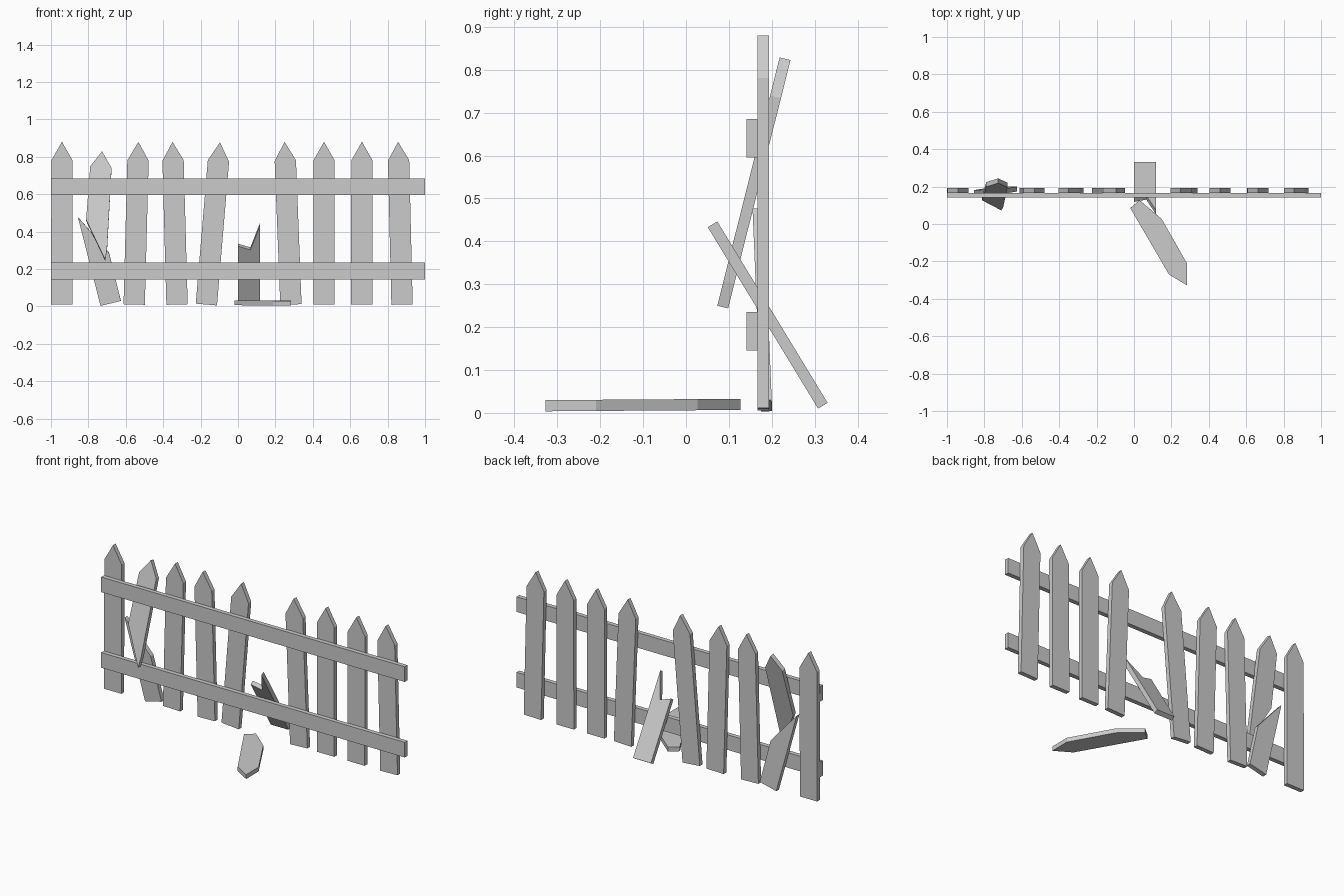
import bpy, bmesh
from math import atan2, radians
from mathutils import Matrix, Vector

cube = bpy.data.objects.get("Cube")
if cube:
    bpy.data.objects.remove(cube, do_unlink=True)

GREY = (0.6, 0.6, 0.6, 1.0)
mat = bpy.data.materials.new("plain grey")
mat.use_nodes = True
mat.diffuse_color = GREY
mat.node_tree.nodes["Principled BSDF"].inputs["Base Color"].default_value = GREY

THICK = 0.026    # board thickness
HALF = 0.057     # half width of a picket
LENGTH = 0.87    # full picket length


def board(name, outline, origin, pitch=0.0, roll=0.0):
    """Extrude an (x, z) outline backwards, then tilt and place it (degrees)."""
    bm = bmesh.new()
    face = bm.faces.new([bm.verts.new((x, 0, z)) for x, z in outline])
    side = bmesh.ops.extrude_face_region(bm, geom=[face])["geom"]
    moved = [v for v in side if isinstance(v, bmesh.types.BMVert)]
    bmesh.ops.translate(bm, verts=moved, vec=(0, THICK, 0))
    bmesh.ops.recalc_face_normals(bm, faces=bm.faces)
    turn = Matrix.Rotation(radians(pitch), 4, 'X') @ Matrix.Rotation(roll, 4, 'Y')
    bm.transform(Matrix.Translation(Vector(origin)) @ turn)
    mesh = bpy.data.meshes.new(name)
    bm.to_mesh(mesh)
    bm.free()
    mesh.materials.append(mat)
    obj = bpy.data.objects.new(name, mesh)
    bpy.context.scene.collection.objects.link(obj)
    return obj


# Two long rails in front of the pickets
for name, low in (("lower_rail", 0.145), ("upper_rail", 0.595)):
    board(name, [(-1, 0), (1, 0), (1, 0.09), (-1, 0.09)], (0, 0.141, low))

# Whole pickets: x of the foot and x of the point
picket = [(-HALF, 0), (HALF, 0), (HALF, LENGTH - 0.1), (0, LENGTH), (-HALF, LENGTH - 0.1)]
stands = [(-0.942, -0.941), (-0.555, -0.532), (-0.326, -0.35), (-0.169, -0.096),
          (0.283, 0.249), (0.46, 0.46), (0.661, 0.663), (0.877, 0.856)]
for i, (foot, tip) in enumerate(stands, 1):
    board(f"picket_{i}", picket, (foot, 0.167, 0.01), roll=atan2(tip - foot, LENGTH))

# Snapped picket: top half leaning back, lower half leaning sideways
board("snapped_picket_top",
      [(-0.71, 0), (-0.7, 0.06), (-0.676, 0.505), (-0.727, 0.597),
       (-0.79, 0.515), (-0.812, 0.22)],
      (0, 0.073, 0.25), pitch=-14.1)
board("snapped_picket_bottom",
      [(-0.735, 0), (-0.626, 0.026), (-0.69, 0.285), (-0.79, 0.4), (-0.856, 0.474)],
      (0, 0.175, 0.003), pitch=2.4)

# Broken-off stump leaning against the lower rail
board("leaning_stump",
      [(0, 0), (0.118, 0), (0.118, 0.495), (0.066, 0.342), (0, 0.365)],
      (0, 0.308, 0.01), pitch=31.3)

# Pointed end lying on the ground
board("fallen_picket_end",
      [(-0.02, 0.085), (0.187, -0.27), (0.283, -0.328),
       (0.283, -0.21), (0.148, 0.027), (0.03, 0.127)],
      (0, 0, 0.032), pitch=-89.6)
